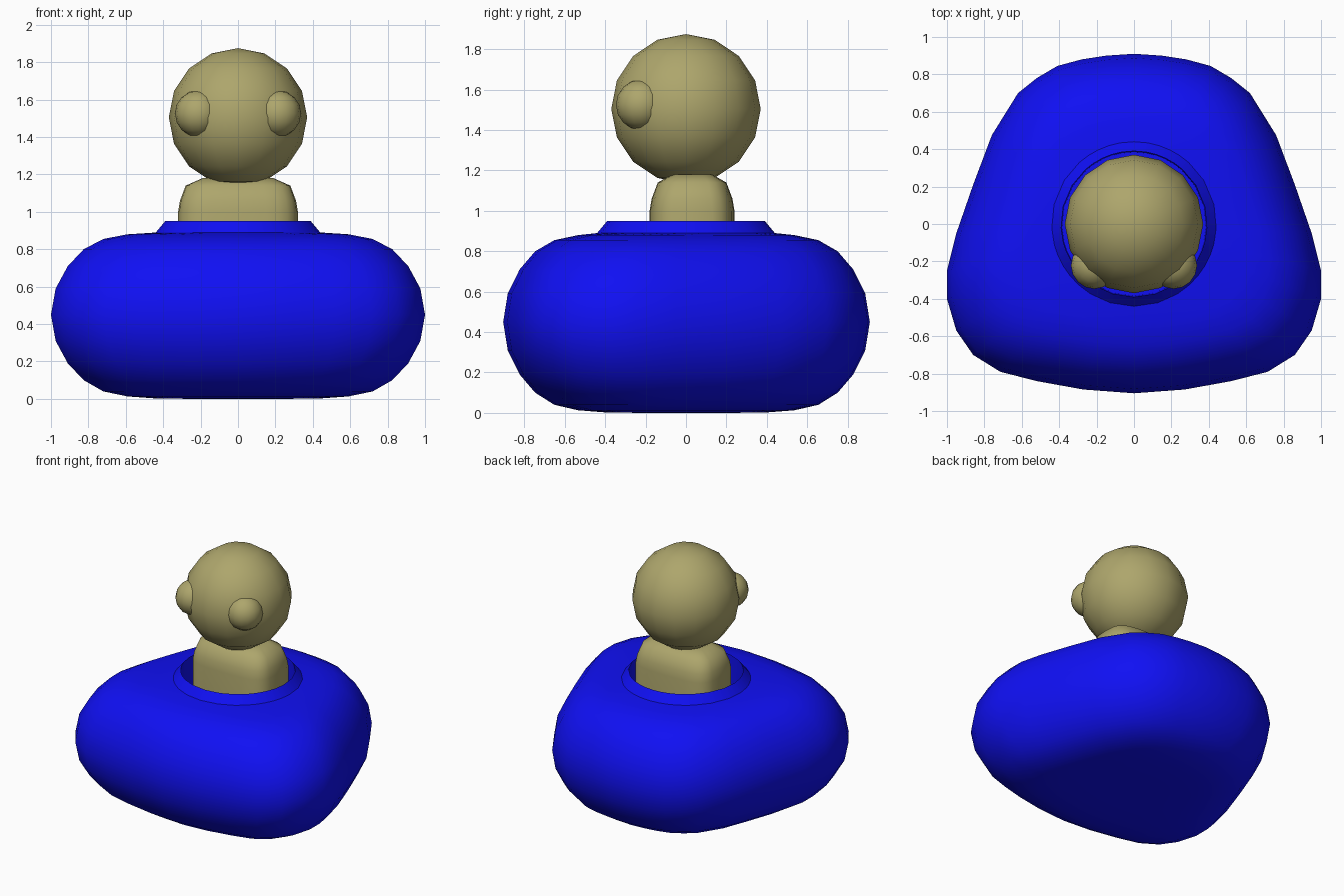
import bpy, bmesh, math
from math import cos, sin, pi, radians

if "Cube" in bpy.data.objects:
    bpy.data.objects.remove(bpy.data.objects["Cube"])


def material(name, rgb):
    m = bpy.data.materials.new(name)
    m.diffuse_color = (*rgb, 1)
    m.use_nodes = True
    m.node_tree.nodes["Principled BSDF"].inputs["Base Color"].default_value = m.diffuse_color
    return m


BLUE = material("blue", (0.005, 0.005, 0.9))
TAN = material("tan", (0.42, 0.38, 0.15))


def finish(obj, mat, angle):
    obj.data.materials.append(mat)
    bpy.ops.object.select_all(action='DESELECT')
    obj.select_set(True)
    bpy.context.view_layer.objects.active = obj
    bpy.ops.object.shade_smooth_by_angle(angle=radians(angle))


def loft(name, rings, mat, angle):
    """Skin a stack of equal-length rings and cap both ends."""
    bm = bmesh.new()
    rows = [[bm.verts.new(p) for p in ring] for ring in rings]
    n = len(rows[0])
    for a, b in zip(rows, rows[1:]):
        for i in range(n):
            j = (i + 1) % n
            bm.faces.new((a[i], a[j], b[j], b[i]))
    bm.faces.new(rows[0])
    bm.faces.new(rows[-1])
    bmesh.ops.recalc_face_normals(bm, faces=bm.faces)
    me = bpy.data.meshes.new(name)
    bm.to_mesh(me)
    bm.free()
    obj = bpy.data.objects.new(name, me)
    bpy.context.collection.objects.link(obj)
    finish(obj, mat, angle)


def ball(name, loc, radius, mat):
    bpy.ops.mesh.primitive_uv_sphere_add(segments=16, ring_count=8, radius=radius, location=loc)
    obj = bpy.context.object
    obj.name = name
    finish(obj, mat, 60)


# Body: rounded trapezoid plan, swollen sides, then a raised lip and a well
half = [(0, -.905), (.27, -.885), (.52, -.84), (.715, -.79), (.86, -.70), (.95, -.57),
        (1, -.40), (1, -.25), (.95, -.05), (.86, .21), (.76, .475), (.62, .70),
        (.52, .78), (.41, .845), (.28, .88), (.15, .90), (0, .91)]
plan = half + [(-x, y) for x, y in half[-2:0:-1]]
sides = [(.25, 0), (.45, .003), (.59, .013), (.72, .04), (.825, .10), (.91, .19), (.975, .31),
         (1, .45), (.975, .59), (.91, .71), (.825, .80), (.72, .855), (.59, .88)]
lip = [(.44, .89), (.39, .95), (.385, .45)]
rings = [[(x * s, y * s, z) for x, y in plan] for s, z in sides]
for r, z in lip:
    angles = [math.atan2(y, x) for x, y in plan]
    rings.append([(r * cos(a), r * sin(a), z) for a in angles])
loft("ring_body", rings, BLUE, 35)

# Torso: rounded box standing in the well
def rounded(hx, hy, z, n=24):
    f = lambda v: math.copysign(abs(v) ** 0.55, v)
    return [(hx * f(cos(2 * pi * i / n)), .03 + hy * f(sin(2 * pi * i / n)), z) for i in range(n)]


loft("torso", [rounded(*p) for p in [(.32, .21, .45), (.32, .21, 1.0), (.31, .20, 1.06),
     (.28, .17, 1.14), (.19, .10, 1.18)]], TAN, 50)

# Head and the two eyes
ball("head", (0, 0, 1.505), .37, TAN)
for side, sx in (("left", -1), ("right", 1)):
    ball(side + "_eye", (sx * .212, -.222, 1.525), .125, TAN)
